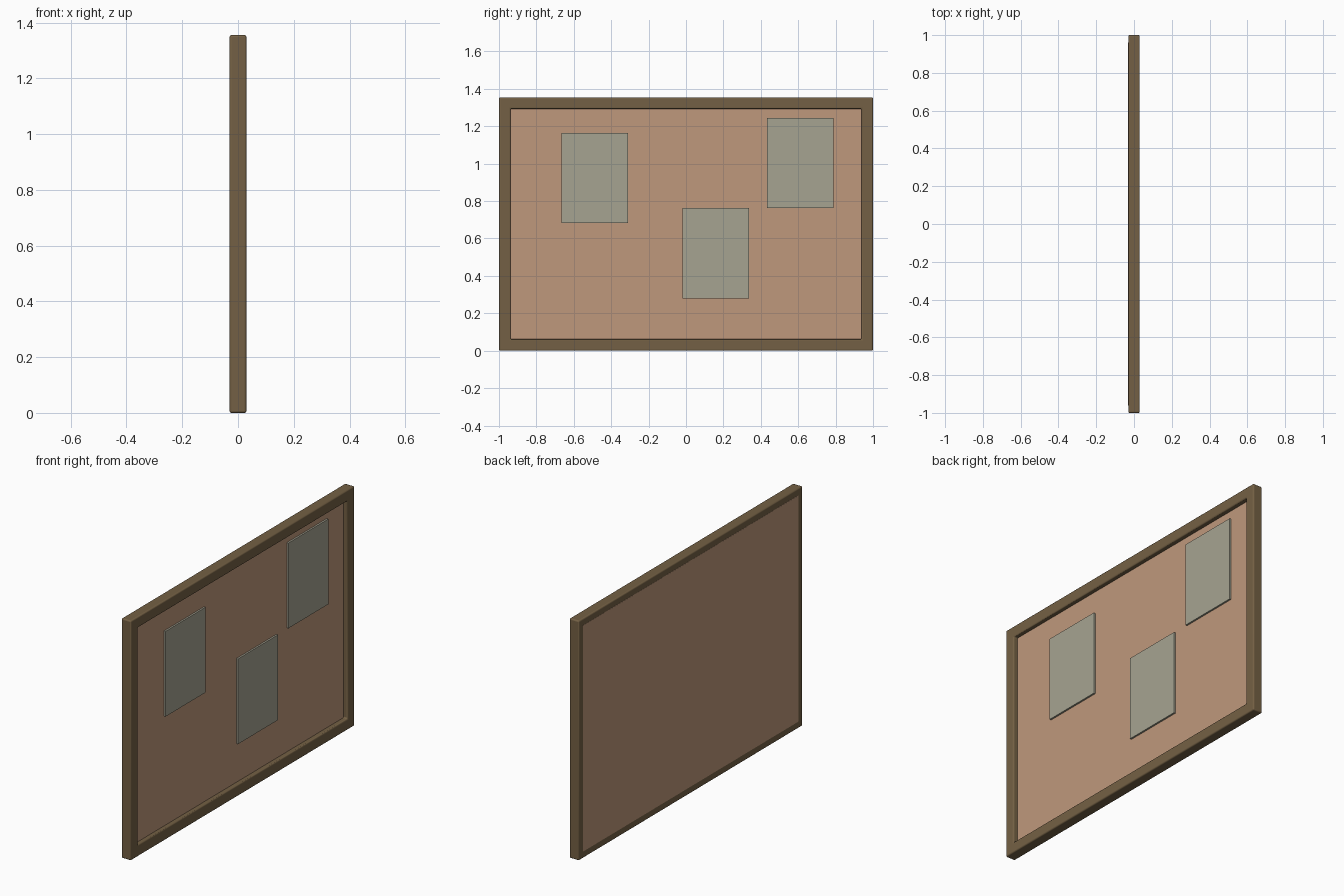
import bpy, bmesh

if "Cube" in bpy.data.objects:
    bpy.data.objects.remove(bpy.data.objects["Cube"])

H = 1.355      # overall height
D = 0.03       # half depth of frame
W = 0.062      # frame width


def material(name, rgb):
    m = bpy.data.materials.new(name)
    m.diffuse_color = (*rgb, 1)
    m.use_nodes = True
    m.node_tree.nodes["Principled BSDF"].inputs["Base Color"].default_value = m.diffuse_color
    return m


WOOD = material("dark wood", (0.175, 0.118, 0.058))
CORK = material("cork", (0.52, 0.315, 0.2))
PAPER = material("grey paper", (0.38, 0.37, 0.285))


def make_object(name, bm, mat):
    bmesh.ops.recalc_face_normals(bm, faces=bm.faces)
    mesh = bpy.data.meshes.new(name)
    bm.to_mesh(mesh)
    bm.free()
    mesh.materials.append(mat)
    ob = bpy.data.objects.new(name, mesh)
    bpy.context.collection.objects.link(ob)
    return ob


def box(name, x, y, z, mat):
    """Box from (low, high) ranges on each axis."""
    bm = bmesh.new()
    bmesh.ops.create_cube(bm, size=1)
    for v in bm.verts:
        v.co = [r[0] if c < 0 else r[1] for c, r in zip(v.co, (x, y, z))]
    return make_object(name, bm, mat)


# frame: rectangular ring, outer and inner loops on front and back
bm = bmesh.new()


def loop(x, inset):
    a, lo, hi = 1 - inset, inset, H - inset
    return [bm.verts.new((x, y, z)) for y, z in ((-a, lo), (a, lo), (a, hi), (-a, hi))]


loops = [loop(D, 0), loop(D, W), loop(-D, W), loop(-D, 0)]
for i in range(4):
    p, q = loops[i], loops[(i + 1) % 4]
    for j in range(4):
        k = (j + 1) % 4
        bm.faces.new((p[j], p[k], q[k], q[j]))
frame = make_object("frame", bm, WOOD)
bevel = frame.modifiers.new("rounded edges", "BEVEL")
bevel.width = 0.007
bevel.segments = 3
bevel.limit_method = 'ANGLE'
bpy.context.view_layer.objects.active = frame
frame.select_set(True)
bpy.ops.object.shade_smooth_by_angle()

# cork panel: recessed at the front, overlapping the frame at the back
box("cork_panel", (-D - 0.0006, 0.003), (-0.962, 0.962), (0.038, H - 0.038), CORK)

# pinned sheets, given by their lower left corner
for i, (y, z) in enumerate(((-0.665, 0.683), (-0.018, 0.28), (0.432, 0.763))):
    box(f"paper_sheet_{i + 1}", (0.002, 0.013), (y, y + 0.356), (z, z + 0.482), PAPER)
